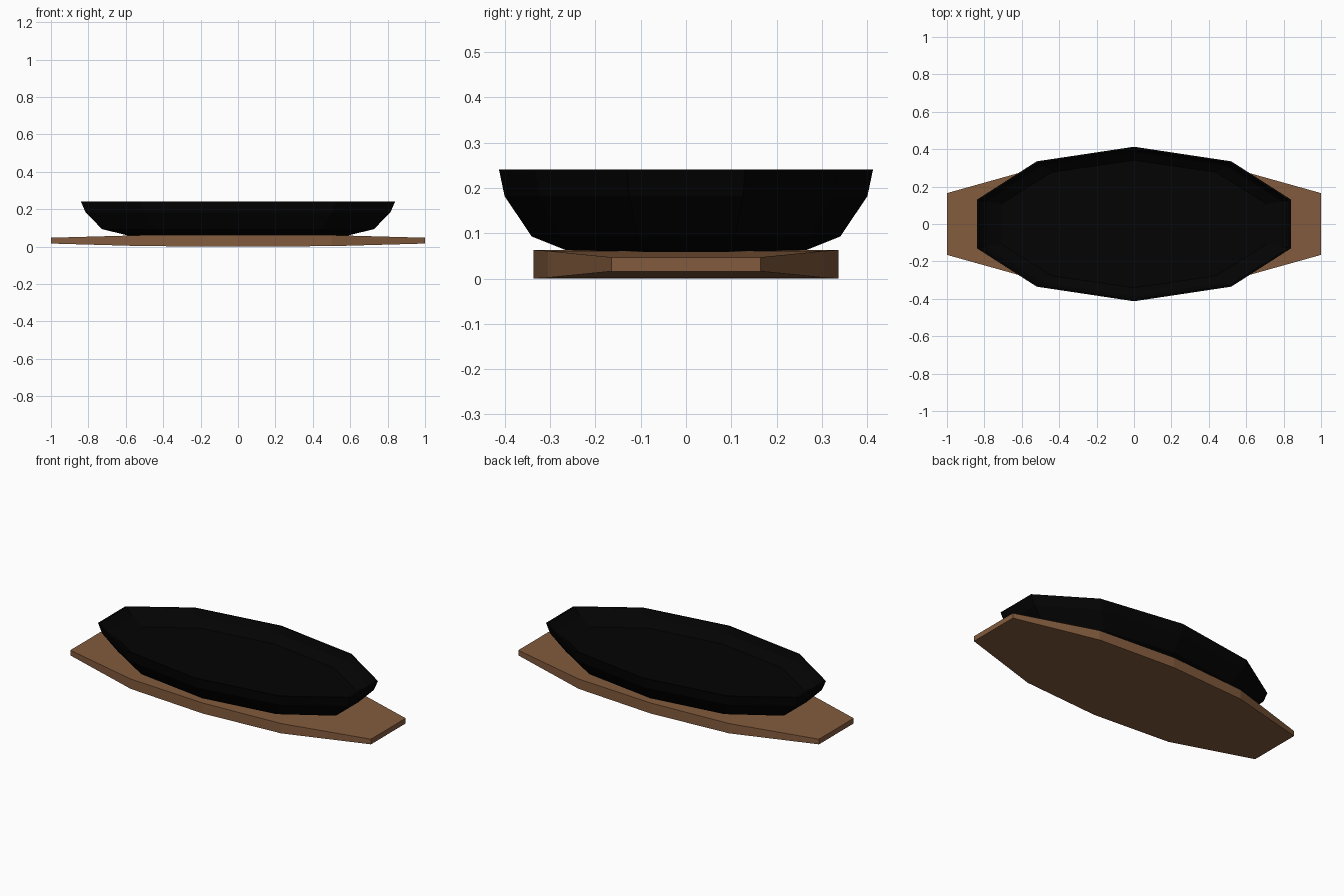
import bpy
import bmesh

cube = bpy.data.objects.get("Cube")
if cube:
    bpy.data.objects.remove(cube, do_unlink=True)


def make_material(name, rgb):
    mat = bpy.data.materials.new(name)
    mat.use_nodes = True
    mat.diffuse_color = (*rgb, 1)
    bsdf = next(n for n in mat.node_tree.nodes if n.type == 'BSDF_PRINCIPLED')
    bsdf.inputs["Base Color"].default_value = (*rgb, 1)
    return mat


def full_outline(quarter):
    """Mirror a quarter outline (from the end to the middle) into a loop."""
    half = quarter + [(-x, y, z) for x, y, z in reversed(quarter[:-1])]
    return half + [(-x, -y, z) for x, y, z in half]


def loft(name, rings, mat):
    """Bridge a stack of closed loops and cap both ends with cross strips."""
    bm = bmesh.new()
    loops = [[bm.verts.new(p) for p in ring] for ring in rings]
    n = len(loops[0])
    for a, b in zip(loops, loops[1:]):
        for i in range(n):
            j = (i + 1) % n
            bm.faces.new((a[i], a[j], b[j], b[i]))
    for cap in (loops[0], loops[-1]):
        for i in range(n // 2 - 1):
            bm.faces.new((cap[i], cap[i + 1], cap[n - 2 - i], cap[n - 1 - i]))
    bmesh.ops.recalc_face_normals(bm, faces=bm.faces)
    mesh = bpy.data.meshes.new(name)
    bm.to_mesh(mesh)
    bm.free()
    mesh.materials.append(mat)
    obj = bpy.data.objects.new(name, mesh)
    bpy.context.collection.objects.link(obj)
    return obj


wood = make_material("brown wood", (0.225, 0.105, 0.047))
iron = make_material("black iron", (0.001, 0.001, 0.001))

# Wooden board, thinner toward its two ends
board_bottom = [(1, 0.165, 0.016), (0.5, 0.305, 0.002), (0, 0.337, 0)]
board_top = [(1, 0.165, 0.047), (0.5, 0.305, 0.061), (0, 0.337, 0.063)]
loft("wooden_board", [full_outline(board_bottom), full_outline(board_top)], wood)

# Faceted dish: one outline scaled along an outer and an inner wall profile
rim = [(0.84, 0.13), (0.52, 0.335), (0, 0.413)]
profile = [  # x scale, y scale, height
    (0.70, 0.62, 0.059), (0.865, 0.825, 0.093), (0.97, 0.97, 0.182), (1, 1, 0.241),
    (0.985, 0.98, 0.241), (0.94, 0.935, 0.2), (0.845, 0.825, 0.16),
]
rings = [full_outline([(x * sx, y * sy, z) for x, y in rim]) for sx, sy, z in profile]
loft("iron_dish", rings, iron)
